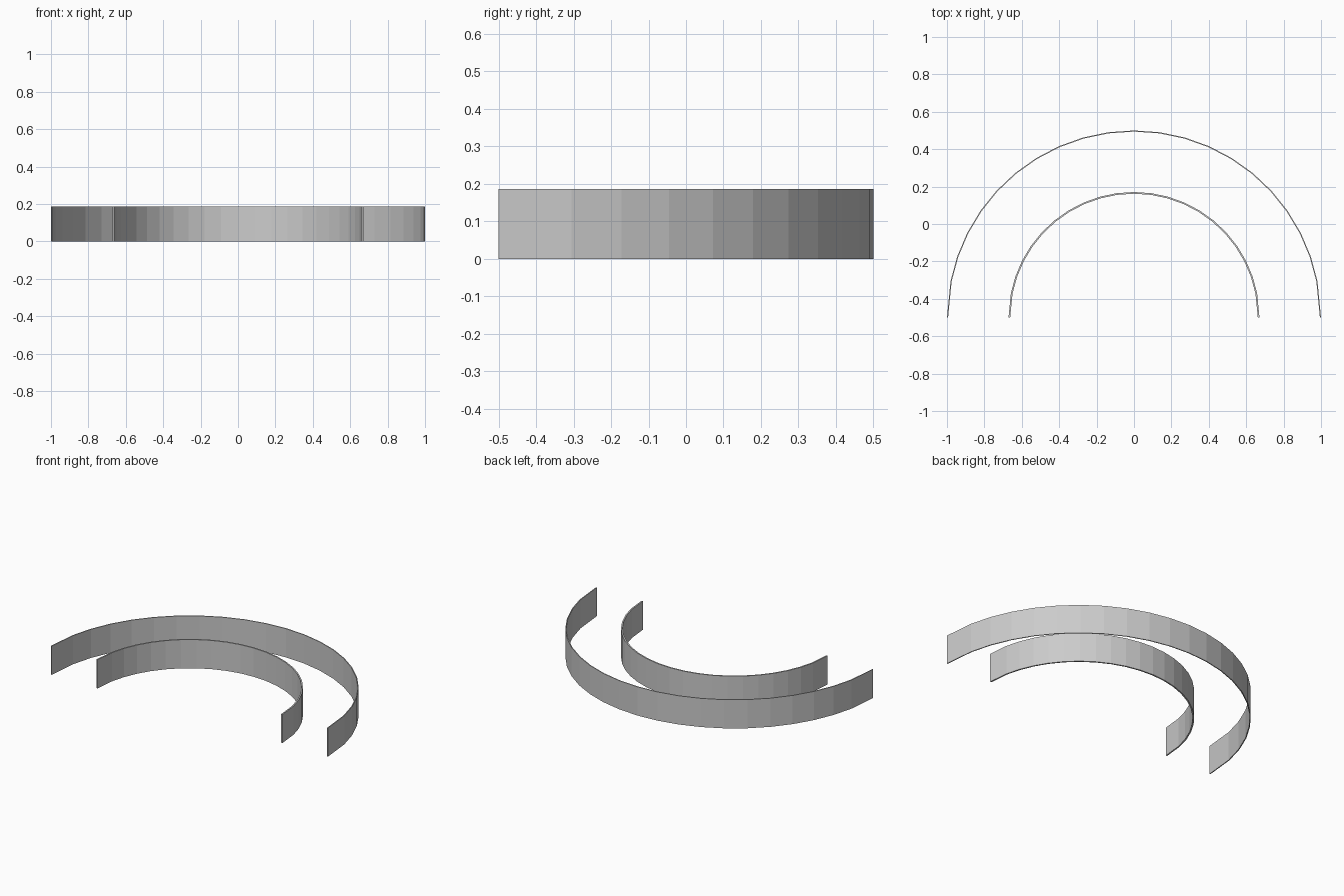
import bpy
import bmesh
from math import radians, sin, cos

cube = bpy.data.objects.get("Cube")
if cube:
    bpy.data.objects.remove(cube, do_unlink=True)

HEIGHT = 0.187
CENTRE_Y = -0.5

grey = bpy.data.materials.new("plain grey")
grey.use_nodes = True
colour = (0.6, 0.6, 0.6, 1)
grey.diffuse_color = colour
grey.node_tree.nodes["Principled BSDF"].inputs["Base Color"].default_value = colour

# Even facets around the back, with one longer facet at each open end
quarter = [7.875 * i for i in range(11)] + [90]
angles = [-a for a in reversed(quarter[1:])] + quarter


def curved_wall(name, radius, thickness):
    """Half-ring wall, open towards the front."""
    bm = bmesh.new()
    rings = []
    for a in map(radians, angles):
        ring = []
        for r, z in ((radius, 0), (radius, HEIGHT),
                     (radius - thickness, HEIGHT), (radius - thickness, 0)):
            ring.append(bm.verts.new((r * sin(a), CENTRE_Y + r * cos(a), z)))
        rings.append(ring)
    for a, b in zip(rings, rings[1:]):
        for i in range(4):
            j = (i + 1) % 4
            bm.faces.new((a[i], a[j], b[j], b[i]))
    bm.faces.new(rings[0])
    bm.faces.new(rings[-1])
    bmesh.ops.recalc_face_normals(bm, faces=bm.faces)
    mesh = bpy.data.meshes.new(name)
    bm.to_mesh(mesh)
    bm.free()
    mesh.materials.append(grey)
    obj = bpy.data.objects.new(name, mesh)
    bpy.context.collection.objects.link(obj)
    return obj


curved_wall("outer_wall", 1.0, 0.006)
curved_wall("inner_wall", 0.671, 0.009)
